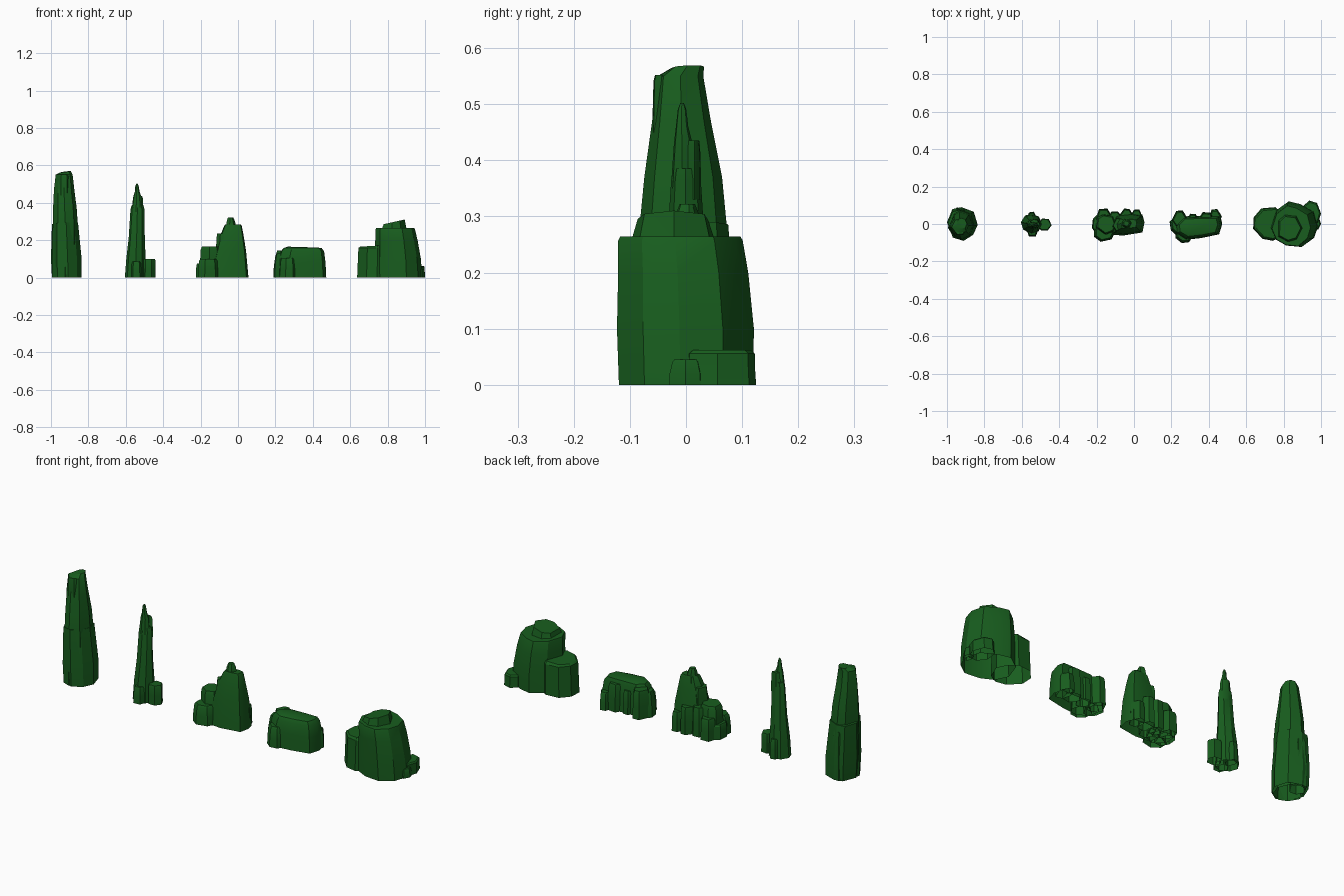
import bpy, bmesh, math, random

green = bpy.data.materials.new("dark_green_rock")
green.diffuse_color = (0.009, 0.11, 0.013, 1)


def oval(x0, x1, y0, y1, n=8, seed=1):
    """Irregular polygon that exactly fills the given bounds."""
    r = random.Random(seed)
    pts = []
    for i in range(n):
        a = 2 * math.pi * (i + r.uniform(-0.2, 0.2)) / n
        k = r.uniform(0.93, 1.05)
        pts.append((k * math.cos(a), k * math.sin(a)))
    xs, ys = [p[0] for p in pts], [p[1] for p in pts]
    fit = lambda v, s, a, b: a + (v - min(s)) / (max(s) - min(s)) * (b - a)
    return [(fit(x, xs, x0, x1), fit(y, ys, y0, y1)) for x, y in pts]


def rock(name, outline, levels, tilt=(0, 0)):
    """Loft an outline through levels (z, scale x, scale y, shift x, shift y); open base, capped top."""
    xs, ys = [p[0] for p in outline], [p[1] for p in outline]
    cx, cy = (min(xs) + max(xs)) / 2, (min(ys) + max(ys)) / 2
    bm = bmesh.new()
    rings = []
    for i, (z, sx, sy, dx, dy) in enumerate(levels):
        last = i == len(levels) - 1
        ring = []
        for x, y in outline:
            px, py = (x - cx) * sx, (y - cy) * sy
            pz = z + (px * tilt[0] + py * tilt[1] if last else 0)
            ring.append(bm.verts.new((cx + dx + px, cy + dy + py, pz)))
        rings.append(ring)
    n = len(outline)
    for a, b in zip(rings, rings[1:]):
        for i in range(n):
            j = (i + 1) % n
            bm.faces.new((a[i], a[j], b[j], b[i]))
    bm.faces.new(rings[-1])
    bmesh.ops.triangulate(bm, faces=[f for f in bm.faces if len(f.verts) == 4])
    mesh = bpy.data.meshes.new(name)
    bm.to_mesh(mesh)
    bm.free()
    mesh.materials.append(green)
    ob = bpy.data.objects.new(name, mesh)
    bpy.context.collection.objects.link(ob)
    bpy.ops.object.select_all(action='DESELECT')
    ob.select_set(True)
    bpy.context.view_layer.objects.active = ob
    bpy.ops.object.shade_smooth_by_angle(angle=math.radians(30))
    return ob


def block(name, x0, x1, y0, y1, h, n=6, seed=1, top=0.82, tilt=(0, 0), base=0.0):
    """Simple tapering boulder with a chamfered rim."""
    d = h - base
    return rock(name, oval(x0, x1, y0, y1, n, seed),
                [(base, 1, 1, 0, 0), (base + d * 0.45, 0.97, 0.97, 0, 0),
                 (base + d * 0.9, top + 0.06, top + 0.06, 0, 0),
                 (h, top - 0.06, top - 0.06, 0, 0)], tilt)


# Tall tower: broad foot, tapering shaft, fin near the summit
rock("tower_foot", oval(-1.0, -0.836, -0.09, 0.09, 8, 3),
     [(0, .97, .97, .003, 0), (.1, 1, 1, 0, 0), (.29, .85, .88, -.007, -.004)], (0.05, -0.05))
rock("tower_shaft", oval(-0.99, -0.857, -0.082, 0.072, 8, 5),
     [(0, 1.08, 1.05, 0, 0), (.29, 1, 1, 0, 0), (.37, .95, .9, -.002, 0),
      (.47, .82, .68, -.006, -.003), (.55, .68, .53, -.006, -.005), (.566, .42, .38, .002, .008)], (0.12, 0.05))
block("tower_fin", -0.965, -0.895, -0.06, -0.015, .552, 6, 2, .85, base=.44)
block("tower_back_slab", -0.975, -0.89, 0.0, 0.088, .25, 6, 9)

# Thin spire with a small boulder at its foot
rock("spire_body", oval(-0.605, -0.49, -0.055, 0.055, 8, 7),
     [(0, 1, 1, 0, 0), (.1, .9, .9, .002, 0), (.21, .75, .66, .006, 0),
      (.365, .65, .48, .01, 0), (.385, .56, .42, .01, 0)])
rock("spire_tip", oval(-0.57, -0.51, -0.027, 0.017, 7, 4),
     [(.35, 1, 1, 0, 0), (.43, .75, .75, .002, 0), (.46, .42, .5, .001, -.002),
      (.49, .3, .35, 0, -.002), (.502, .1, .15, 0, -.002)])
block("spire_shoulder", -0.56, -0.505, 0.0, 0.027, .435, 6, 6, .8, base=.33)
block("spire_foot_boulder", -0.515, -0.44, -0.035, 0.03, .1, 6, 8, .92)
block("spire_front_boulder", -0.575, -0.515, -0.068, 0.0, .085, 6, 3)
block("spire_back_boulder", -0.57, -0.52, 0.0, 0.066, .1, 6, 5)

# Stepped peak: slab core, summit knob, descending ledges
rock("peak_core", [(-.14, -.055), (-.06, -.062), (.045, -.045), (.056, .01), (.045, .05),
                   (-.02, .06), (-.12, .05), (-.15, 0)],
     [(0, 1, 1, 0, 0), (.14, .78, .85, .01, 0), (.22, .62, .62, .014, 0),
      (.275, .46, .46, .02, .002), (.285, .4, .4, .02, .002)])
rock("peak_knob", oval(-.066, -.01, -.025, .03, 7, 2),
     [(.25, 1.05, 1, 0, 0), (.3, .8, .8, 0, 0), (.322, .5, .5, -.002, 0)])
block("peak_left_ledge", -.205, -.09, -.06, .055, .165, 7, 3, .85)
block("peak_mid_step", -.12, -.05, -.045, .04, .235, 6, 4, .8)
block("peak_front_left_boulder", -.215, -.1, -.095, 0, .1, 7, 6)
block("peak_left_toe", -.225, -.15, -.055, .05, .075, 7, 7, .88)
for i, (x0, x1, y1, h) in enumerate([(-.2, -.12, .082, .11), (-.14, -.06, .068, .15),
                                     (-.08, 0, .083, .14), (-.02, .048, .078, .1)]):
    block(f"peak_back_boulder_{i + 1}", x0, x1, 0, y1, h, 6, 10 + i, .85)

# Long low outcrop with rounded rim and lumps at the left and back
rock("outcrop_slab", [(.215, -.05), (.27, -.085), (.36, -.075), (.455, -.055), (.472, .0),
                      (.462, .045), (.38, .045), (.25, .04), (.21, .0)],
     [(0, 1, 1, 0, 0), (.08, .97, .96, 0, 0), (.14, .88, .86, .004, 0),
      (.158, .78, .74, .004, .002), (.163, .6, .5, .004, .002)], (-.03, 0))
block("outcrop_left_lump", .19, .275, -.06, .05, .128, 7, 4, .72)
block("outcrop_front_lump", .22, .32, -.102, 0, .105, 7, 8, .8)
for i, (x0, x1, y1, h) in enumerate([(.2, .285, .072, .145), (.28, .35, .055, .12),
                                     (.34, .425, .064, .14), (.4, .47, .08, .09)]):
    block(f"outcrop_back_lump_{i + 1}", x0, x1, -.02, y1, h, 6, 20 + i, .82)

# Broad mesa: main drum, tilted cap, side terrace and foot boulders
rock("mesa_drum", oval(.725, .985, -.122, .122, 10, 3),
     [(0, 1, .98, 0, 0), (.1, .96, 1, -.002, -.001), (.2, .87, .95, -.008, -.005),
      (.257, .81, .91, -.014, -.01), (.264, .79, .88, -.014, -.01)])
rock("mesa_cap", oval(.768, .902, -.098, .052, 7, 5),
     [(.255, 1, 1, 0, 0), (.298, .84, .84, 0, 0)], (.22, 0))
rock("mesa_terrace", oval(.637, .82, -.09, .09, 9, 6),
     [(0, 1, 1, 0, 0), (.158, .96, .96, .003, 0), (.17, .86, .86, .003, 0)], (.06, 0))
block("mesa_back_boulder", .9, 1.0, .0, .125, .062, 7, 7, .9)
block("mesa_right_pebble", .955, 1.0, -.03, .03, .045, 6, 9, .75)
